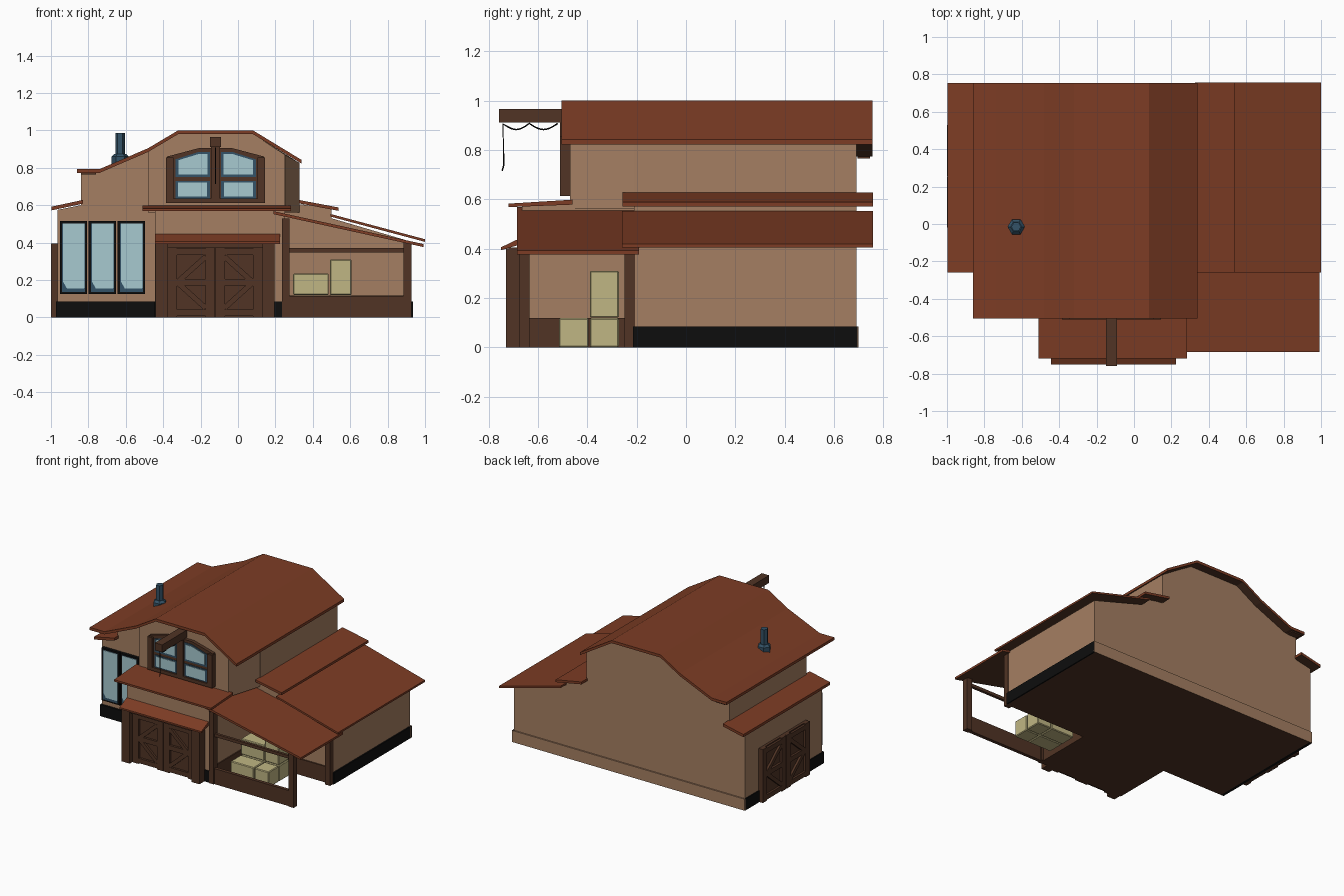
import bpy, bmesh, math
from mathutils import Vector

if "Cube" in bpy.data.objects:
    bpy.data.objects.remove(bpy.data.objects["Cube"])


def material(name, r, g, b):
    m = bpy.data.materials.new(name)
    m.diffuse_color = (r, g, b, 1)
    m.use_nodes = True
    m.node_tree.nodes["Principled BSDF"].inputs["Base Color"].default_value = m.diffuse_color
    return m


TAN = material("tan_plaster", .376, .212, .122)
ROOF = material("red_roof", .205, .046, .018)
WOOD = material("dark_wood", .082, .034, .018)
BLACK = material("black_base", .004, .004, .004)
GLASS = material("pale_glass", .39, .59, .63)
BLUE = material("slate_blue", .034, .085, .135)
HAY = material("hay", .53, .47, .23)


def prism(name, A, axis, a, b, mat, B=None, under=None):
    """Profile A at depth a joined to profile B (or A) at depth b along an axis."""
    put = {'x': lambda p, d: (d, p[0], p[1]), 'y': lambda p, d: (p[0], d, p[1]),
           'z': lambda p, d: (p[0], p[1], d)}[axis]
    bm = bmesh.new()
    v0 = [bm.verts.new(put(p, a)) for p in A]
    v1 = [bm.verts.new(put(p, b)) for p in (B or A)]
    n = len(A)
    caps = [bm.faces.new(v0), bm.faces.new(v1)]
    for i in range(n):
        j = (i + 1) % n
        bm.faces.new((v0[i], v0[j], v1[j], v1[i]))
    bmesh.ops.recalc_face_normals(bm, faces=bm.faces[:])
    for f in bm.faces:
        f.normal_update()
        if under and f.normal.z < -.5:
            f.material_index = 1
    if n > 4:
        bmesh.ops.triangulate(bm, faces=caps)
    me = bpy.data.meshes.new(name)
    bm.to_mesh(me)
    bm.free()
    me.materials.append(mat)
    if under:
        me.materials.append(under)
    ob = bpy.data.objects.new(name, me)
    bpy.context.collection.objects.link(ob)
    return ob


def box(name, x, y, z, mat, under=None):
    return prism(name, [(x[0], y[0]), (x[1], y[0]), (x[1], y[1]), (x[0], y[1])], 'z', z[0], z[1], mat, under=under)


def roof(name, pts, y0, y1, t=.02):
    """Roof sheet from its top line, with a wooden underside."""
    return prism(name, pts + [(x, z - t) for x, z in reversed(pts)], 'y', y0, y1, ROOF, under=WOOD)


def board(name, p, q, w, axis, a, b, mat=WOOD):
    """Straight board from p to q of width w."""
    p, q = Vector(p), Vector(q)
    d = (q - p).normalized() * w / 2
    n = Vector((-d.y, d.x))
    return prism(name, [p + n, q + n, q - n, p - n], axis, a, b, mat)


def barn_door(name, u0, u1, top, axis, back, front):
    """Double door: panel, raised frame and diagonal braces."""
    panel = back + (front - back) * .6
    prism(name + "_panel", [(u0, 0), (u1, 0), (u1, top), (u0, top)], axis, back, panel, WOOD)
    mid, w = (u0 + u1) / 2, .05
    for u in (u0 + w / 2, mid - w / 2 - .002, mid + w / 2 + .002, u1 - w / 2):
        board(name + "_stile", (u, 0), (u, top), w, axis, panel, front)
    for s0, s1 in ((u0 + w, mid - w), (u1 - w, mid + w)):
        for z in (w / 2, top / 2, top - w / 2):
            board(name + "_rail", (s0, z), (s1, z), w * .7, axis, panel, front)
        board(name + "_brace", (s0, top / 2), (s1, top - w), .028, axis, panel, front)
        board(name + "_brace", (s0, top / 2), (s1, w), .028, axis, panel, front)


# Main hall and both side aisles
hall = [(-.965, 0), (.925, 0), (.925, .405), (.5, .53), (.5, .585), (.33, .605), (.33, .825), (.08, .982),
        (-.32, .982), (-.48, .885), (-.74, .775), (-.84, .775), (-.84, .6), (-.965, .575)]
prism("hall_walls", hall, 'y', -.21, .69, TAN, under=WOOD)

# Projecting front gable and entry block
front = [(-.48, .56), (.25, .56), (.25, .87), (.08, .982), (-.32, .982), (-.48, .885)]
rear = [(-.48, .56), (.33, .56), (.33, .825), (.08, .982), (-.32, .982), (-.48, .885)]
prism("front_gable", front, 'y', -.47, -.205, TAN, B=rear)
box("entry_block", (-.443, .25), (-.665, -.2), (0, .578), TAN, under=WOOD)

# Base courses
box("base_left_front", (-.972, -.443), (-.225, -.2), (0, .085), BLACK, under=WOOD)
box("base_left_side", (-.972, -.95), (-.225, .692), (0, .085), BLACK)
box("base_right_side", (.9, .935), (-.215, .695), (0, .085), BLACK)
box("base_entry", (-.448, .25), (-.672, -.22), (0, .085), BLACK, under=WOOD)
box("base_back", (-.97, .935), (.68, .7), (0, .085), TAN, under=WOOD)

# Roofs
roof("main_roof", [(-.86, .793), (-.74, .793), (-.48, .905), (-.32, 1), (.08, 1), (.34, .842)], -.505, .755)
roof("left_aisle_roof", [(-.998, .592), (-.83, .628)], -.26, .755)
roof("right_upper_roof", [(.325, .628), (.537, .588)], -.258, .757, .018)
roof("right_aisle_roof", [(.495, .553), (1, .418)], -.26, .757, .014)
roof("porch_roof", [(.19, .568), (.993, .392)], -.685, -.19, .016)
entry_side = [(-.72, .582), (-.46, .598), (-.46, .578), (-.72, .568)]
prism("entry_roof", entry_side, 'x', -.51, .283, ROOF, under=WOOD)
awning_side = [(-.75, .405), (-.66, .448), (-.66, .42), (-.75, .393)]
prism("door_awning", awning_side, 'x', -.445, .225, ROOF, under=WOOD)

# Eave beams on the left side of the main roof
for y in (-.45, .72):
    box("eave_beam", (-.84, -.76), (y - .025, y + .025), (.765, .78), WOOD)

# Barn doors on the front and the left side
barn_door("front_door", -.375, .13, .375, 'y', -.66, -.7)
for x in (-.408, .163):
    box("front_door_post", (x - .033, x + .033), (-.73, -.66), (0, .4), WOOD)
box("front_door_lintel", (-.44, .195), (-.72, -.66), (.37, .405), WOOD)
barn_door("side_door", -.02, .53, .395, 'x', -.96, -1)

# Tall windows
for x in (-.88, -.725, -.57):
    for tag, i, j, y, m in (("frame", 0, 0, -.232, BLACK), ("sash", .012, .012, -.236, BLUE)):
        box("tall_window_" + tag, (x - .073 + i, x + .073 - i), (y, -.2), (.125 + j, .515 - j), m)
    prism("tall_window_glass", [(x - .035, .155), (x + .055, .155), (x + .06, .16), (x + .06, .502), (x - .055, .502),
                                (x - .055, .19)], 'y', -.239, -.235, GLASS)

# Gable window: wooden surround with four panes mirrored about the centre
cx = -.12
prism("gable_window_frame", [(-.38, .615), (.14, .615), (.14, .86), (-.03, .905), (-.21, .905), (-.38, .86)],
      'y', -.495, -.46, WOOD)
lower = [(.03, .637), (.215, .637), (.215, .73), (.03, .73)]
upper = [(.03, .75), (.215, .75), (.215, .845), (.09, .885), (.03, .885)]
for s in (-1, 1):
    for p in (lower, upper):
        c = sum((Vector(q) for q in p), Vector((0, 0))) / len(p)
        inner = [c + Vector(((q[0] - c.x) * .84, (q[1] - c.y) * .8)) for q in p]
        prism("gable_sash", [(cx + s * q[0], q[1]) for q in p], 'y', -.499, -.49, BLUE)
        prism("gable_glass", [(cx + s * q[0], q[1]) for q in inner], 'y', -.502, -.49, GLASS)
box("gable_mullion", (cx - .025, cx + .025), (-.51, -.48), (.615, .92), WOOD)
box("gable_side_left", (-.385, -.345), (-.51, -.46), (.612, .855), WOOD)
box("gable_side_right", (.105, .145), (-.51, -.46), (.612, .855), WOOD)
box("gable_sill", (-.385, .145), (-.51, -.46), (.612, .637), WOOD)

# Hoist beam with its hanging rope
box("hoist_beam", (cx - .03, cx + .03), (-.758, -.46), (.91, .965), WOOD)
rope = bpy.data.curves.new("rope_path", 'CURVE')
rope.dimensions = '3D'
rope.bevel_depth = .003
rope.bevel_resolution = 0
path = [(-.745, .715), (-.738, .74), (-.742, .905)]
for a, b in ((-.742, -.635), (-.635, -.52)):
    path += [(a + (b - a) * t / 6, .907 - .025 * math.sin(math.pi * t / 6)) for t in range(1, 7)]
sp = rope.splines.new('POLY')
sp.points.add(len(path) - 1)
for pt, (y, z) in zip(sp.points, path):
    pt.co = (cx, y, z, 1)
tmp = bpy.data.objects.new("rope_tmp", rope)
bpy.context.collection.objects.link(tmp)
bpy.context.view_layer.update()
me = bpy.data.meshes.new_from_object(tmp.evaluated_get(bpy.context.evaluated_depsgraph_get()))
bpy.data.objects.remove(tmp)
me.materials.clear()
me.materials.append(BLACK)
bpy.context.collection.objects.link(bpy.data.objects.new("hoist_rope", me))

# Hexagonal chimney
for tag, r0, r1, z0, z1 in (("base", .046, .046, .8, .86), ("collar", .046, .03, .86, .875), ("stack", .026, .026, .87, .985)):
    ring = [[(-.63 + r * math.cos(k * math.pi / 3), -.015 + r * math.sin(k * math.pi / 3)) for k in range(6)]
            for r in (r0, r1)]
    prism("chimney_" + tag, ring[0], 'z', z0, z1, BLUE, B=ring[1])

# Porch: posts, front fence, rail and boarded dado on the walls behind
box("porch_post_inner", (.235, .275), (-.677, -.635), (0, .53), WOOD)
for y in (-.655, -.228):
    box("porch_post_outer", (.885, .928), (y - .021, y + .021), (0, .4), WOOD)
box("porch_fence", (.27, .89), (-.67, -.645), (0, .115), WOOD)
box("porch_rail", (.27, .89), (-.665, -.645), (.348, .37), WOOD)
box("porch_dado_back", (.25, .9), (-.222, -.2), (0, .118), WOOD)
box("porch_dado_side", (.245, .258), (-.65, -.21), (0, .118), WOOD)
prism("porch_back_wall", [(.25, 0), (.92, 0), (.92, .4), (.25, .545)], 'y', -.212, -.2, TAN)

# Hay bales
for x, y, z in (((.3, .49), (-.515, -.395), (0, .118)), ((.3, .49), (-.39, -.272), (0, .118)),
                ((.495, .61), (-.515, -.395), (0, .118)), ((.495, .61), (-.39, -.272), (0, .118)),
                ((.295, .485), (-.39, -.272), (.12, .235)), ((.492, .607), (-.39, -.272), (.12, .31))):
    bale = box("hay_bale", x, y, z, HAY)
    bev = bale.modifiers.new("soft_edges", 'BEVEL')
    bev.width = .005
    bev.segments = 1
